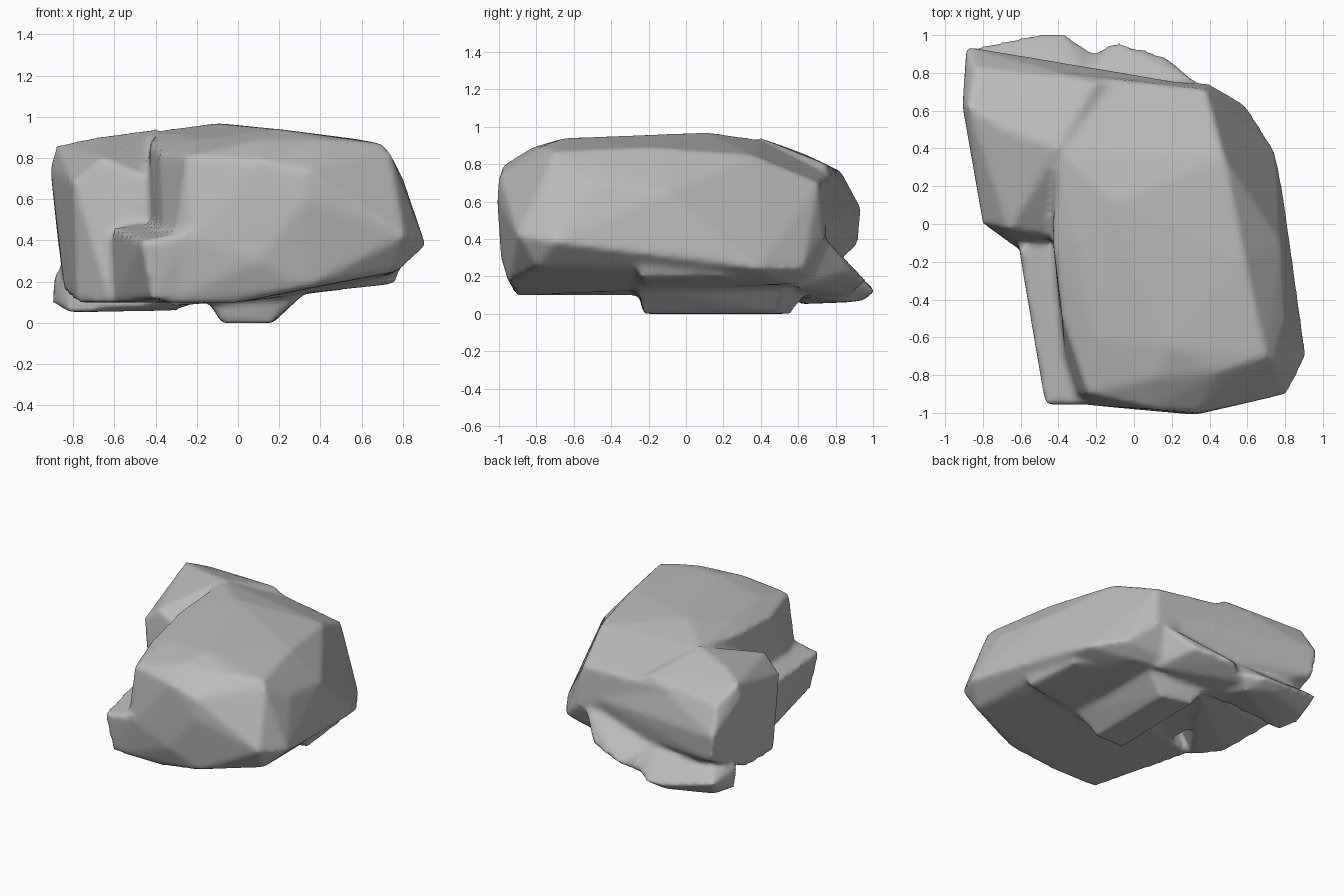
import bpy
import bmesh

# Remove the default cube
default_cube = bpy.data.objects.get("Cube")
if default_cube:
    bpy.data.objects.remove(default_cube, do_unlink=True)

# Single stone colour
stone = bpy.data.materials.new("stone_grey")
stone.use_nodes = True
colour = (0.5, 0.5, 0.5, 1.0)
stone.diffuse_color = colour
stone.node_tree.nodes["Principled BSDF"].inputs["Base Color"].default_value = colour


def add_lump(mesh, *rings):
    """Add the convex hull of several rings of corner points."""
    corners = [mesh.verts.new(point) for ring in rings for point in ring]
    result = bmesh.ops.convex_hull(mesh, input=corners)
    unused = [item for item in result["geom_interior"] + result["geom_unused"]
              if isinstance(item, bmesh.types.BMVert)]
    bmesh.ops.delete(mesh, geom=list(set(unused)), context="VERTS")


rock_mesh = bmesh.new()

# Main block: crown, rounded shoulder, widest waist and sloping underside
block_crown = [(-.3, -.1, .92), (-.2, -.6, .89), (-.1, .12, .97),
               (.2, -.65, .94), (.1, -.82, .89), (.45, -.78, .89),
               (.7, -.7, .87), (.59, -.2, .89), (.48, .35, .85),
               (.38, .71, .7), (-.4, .8, .76), (-.4, .4, .93)]
block_shoulder = [(-.43, -.08, .87), (-.38, -.5, .82), (-.25, -.9, .81),
                  (.1, -.98, .79), (.33, -1, .74), (.74, -.72, .82),
                  (.8, -.5, .7), (.78, -.1, .65)]
block_waist = [(-.42, -.1, .4), (-.35, -.55, .4), (-.22, -.96, .4),
               (.33, -1.01, .6), (.1, -.99, .3), (.81, -.9, .42),
               (.91, -.7, .38), (.84, -.2, .32), (.79, .15, .3),
               (.75, .38, .24), (.59, .63, .24), (.4, .74, .4)]
block_base = [(-.35, -.9, .1), (-.4, -.1, .1), (0, -.9, .1),
              (.32, -.95, .17), (.77, -.8, .25), (.7, .2, .22),
              (.5, .55, .16), (-.1, .7, .14), (-.4, .7, .12)]
add_lump(rock_mesh, block_crown, block_shoulder, block_waist, block_base)

# Low ledge stepping out below the main block
ledge_top = [(-.47, -.96, .4), (-.55, -.45, .37), (-.61, -.13, .46),
             (-.24, -.96, .44), (-.3, -.1, .5)]
ledge_base = [(-.42, -.93, .12), (-.52, -.45, .1), (-.6, -.12, .1),
              (-.1, -.88, .1), (-.1, 0, .1)]
add_lump(rock_mesh, ledge_top, ledge_base)

# Rear lobe jutting out to one side, undercut at the back
lobe_crown = [(-.88, .62, .86), (-.69, .5, .9), (-.4, .4, .94),
              (-.66, -.03, .8), (-.42, -.07, .7), (-.84, .83, .76),
              (-.2, .75, .8)]
lobe_waist = [(-.91, .63, .75), (-.8, 0, .68), (-.89, .94, .56),
              (-.87, .92, .37), (-.3, -.05, .5), (.3, .74, .5)]
lobe_base = [(-.62, -.13, .1), (-.78, .05, .1), (-.84, .45, .15),
             (-.83, .82, .32), (.1, .73, .3), (-.1, .6, .1)]
add_lump(rock_mesh, lobe_crown, lobe_waist, lobe_base)

# Low jagged shelf along the back
shelf_rim = [(-.88, .93, .2), (-.65, .95, .18), (-.52, 1.01, .13),
             (-.37, 1.01, .12), (-.2, .9, .15), (-.89, .65, .23)]
shelf_base = [(-.9, .7, .1), (-.82, .6, .05), (-.83, .84, .08),
              (-.5, .95, .07), (-.3, .86, .06), (-.2, .6, .1)]
shelf_root = [(-.82, .6, .32), (-.75, .75, .32), (-.2, .7, .38)]
add_lump(rock_mesh, shelf_rim, shelf_base, shelf_root)

spur_rim = [(-.1, .97, .17), (.17, .89, .22), (.22, .8, .28), (-.25, .88, .1)]
spur_root = [(-.4, .65, .4), (.36, .73, .42), (-.3, .6, .08), (.3, .6, .14)]
add_lump(rock_mesh, spur_rim, spur_root)

# Keel that the rock rests on, with a broad brow flaring to one side
keel_foot = [(-.08, -.23, 0), (.16, -.22, 0), (.17, .5, 0), (-.06, .56, 0)]
keel_root = [(-.2, -.27, .2), (.34, -.26, .16), (.36, .55, .2), (-.2, .72, .2)]
add_lump(rock_mesh, keel_foot, keel_root)

brow_rim = [(.76, -.24, .19), (.72, .2, .2), (.3, -.25, .14), (.28, .55, .15)]
brow_root = [(.8, -.26, .3), (.74, .25, .3), (.2, -.26, .3), (.2, .6, .3)]
add_lump(rock_mesh, brow_rim, brow_root)

bmesh.ops.recalc_face_normals(rock_mesh, faces=rock_mesh.faces)
mesh_data = bpy.data.meshes.new("rock")
rock_mesh.to_mesh(mesh_data)
rock_mesh.free()
mesh_data.materials.append(stone)
rock = bpy.data.objects.new("rock", mesh_data)
bpy.context.collection.objects.link(rock)

# Fuse the lumps into one skin and wear the edges softly
fuse = rock.modifiers.new("fuse", "REMESH")
fuse.mode = "VOXEL"
fuse.voxel_size = 0.02
fuse.use_smooth_shade = True
wear = rock.modifiers.new("wear", "SMOOTH")
wear.factor = 0.5
wear.iterations = 6
